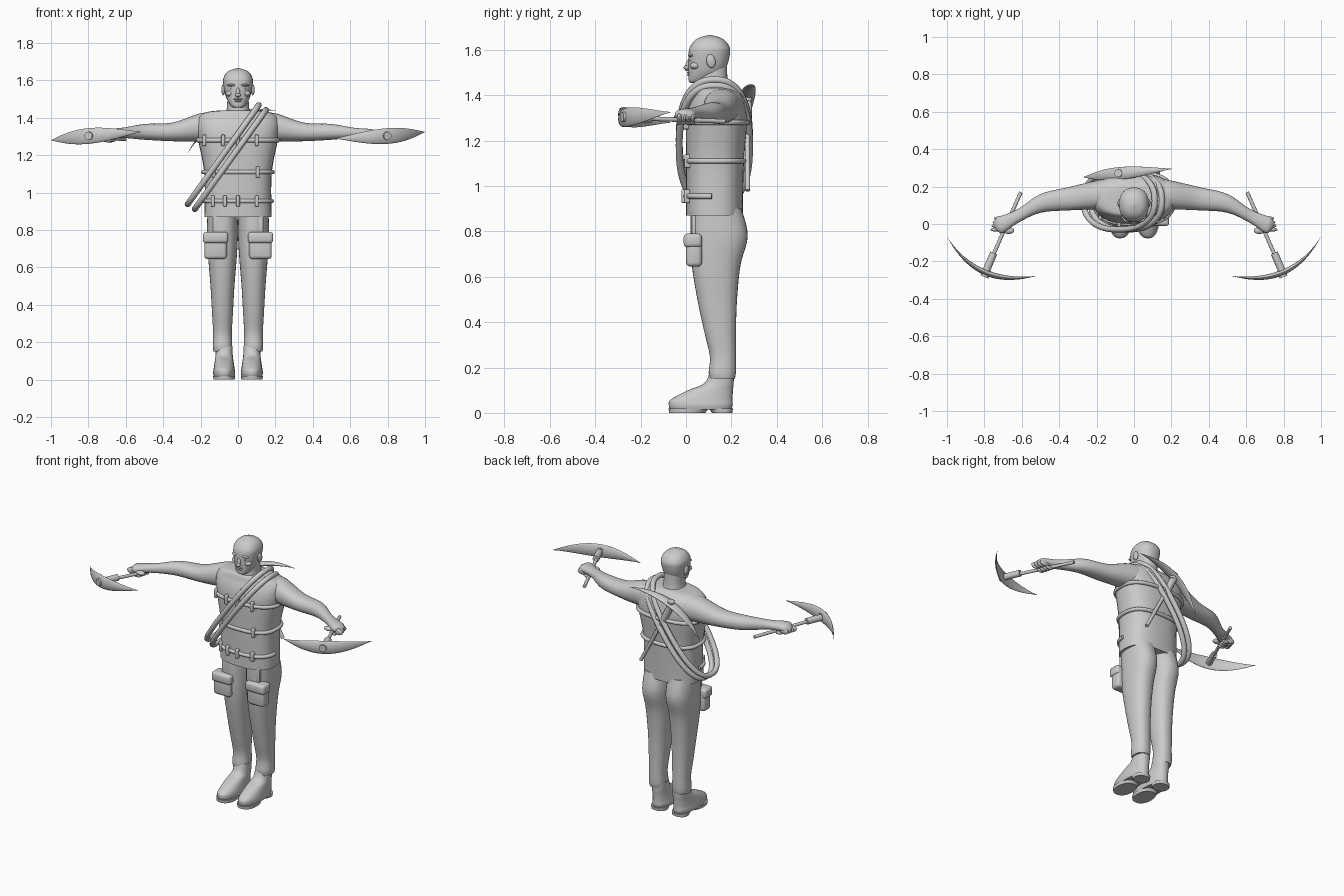
import bpy, bmesh, math
from mathutils import Vector, Matrix

cube = bpy.data.objects.get("Cube")
if cube:
    bpy.data.objects.remove(cube, do_unlink=True)

mat = bpy.data.materials.new("plain_grey")
grey = (.6, .6, .6, 1)
mat.use_nodes = True
mat.diffuse_color = grey
mat.node_tree.nodes["Principled BSDF"].inputs["Base Color"].default_value = grey
made = []


def add(name, data):
    data.materials.append(mat)
    ob = bpy.data.objects.new(name, data)
    bpy.context.collection.objects.link(ob)
    made.append(ob)


def finish(name, bm):
    bmesh.ops.recalc_face_normals(bm, faces=bm.faces)
    mesh = bpy.data.meshes.new(name)
    bm.to_mesh(mesh)
    bm.free()
    add(name, mesh)


def power(value, n):
    return math.copysign(abs(value) ** (2 / n), value)


def oval(turn, n):
    """Point on a unit superellipse; turn runs from nought to one."""
    angle = math.tau * turn
    return power(math.cos(angle), n), power(math.sin(angle), n)


def spline(rows, steps=5):
    """Smooth interpolation through rows of numbers."""
    rows = [Vector(row) for row in rows]
    padded = [rows[0], *rows, rows[-1]]
    result = []
    for before, start, end, after in zip(padded, rows, rows[1:], padded[3:]):
        for k in range(steps):
            t = k / steps
            ease = t * t * (3 - 2 * t)
            leave = (end - before) * (t * (1 - t) ** 2 / 2)
            arrive = (after - start) * (t * t * (1 - t) / 2)
            result.append(start.lerp(end, ease) + leave - arrive)
    return result + [rows[-1]]


def loft(name, rows, axis, n, segments=32):
    """Skin of rounded rings; each row is centre x, y, z and two half sizes."""
    bm = bmesh.new()
    rings = []
    for x, y, z, across, along in rows:
        ring = []
        for k in range(segments):
            u, v = oval(k / segments, n)
            u, v = u * across, v * along
            point = (x + u, y + v, z) if axis == "z" else (x, y + u, z + v)
            ring.append(bm.verts.new(point))
        rings.append(ring)
    for low, high in zip(rings, rings[1:]):
        for k in range(segments):
            bm.faces.new((low[k], low[k - 1], high[k - 1], high[k]))
    bm.faces.new(rings[0])
    bm.faces.new(rings[-1])
    finish(name, bm)


def stack(name, rows, x=0, n=2.3):
    """Upright loft; each row is height, half width, front y and back y."""
    rings = [(x, (front + back) / 2, z, width, (back - front) / 2)
             for z, width, front, back in spline(rows)]
    loft(name, rings, "z", n)


def ball(name, location, size, tilt=0):
    bm = bmesh.new()
    turn = Matrix.Rotation(tilt, 4, "X")
    matrix = Matrix.Translation(location) @ turn @ Matrix.Diagonal((*size, 1))
    bmesh.ops.create_uvsphere(bm, u_segments=20, v_segments=12, radius=1, matrix=matrix)
    finish(name, bm)


def rod(name, start, end, radius):
    start, end = Vector(start), Vector(end)
    reach = end - start
    bm = bmesh.new()
    turn = reach.to_track_quat("Z", "Y").to_matrix().to_4x4()
    matrix = Matrix.Translation((start + end) / 2) @ turn
    bmesh.ops.create_cone(bm, cap_ends=True, segments=20, radius1=radius, radius2=radius,
                          depth=reach.length, matrix=matrix)
    finish(name, bm)


def box(name, location, size, bevel):
    bm = bmesh.new()
    matrix = Matrix.Translation(location) @ Matrix.Diagonal((*size, 1))
    bmesh.ops.create_cube(bm, size=1, matrix=matrix)
    bmesh.ops.bevel(bm, geom=bm.edges[:], offset=bevel, segments=3, profile=.5, affect="EDGES")
    finish(name, bm)


def cord(name, points, radius, cyclic=True):
    curve = bpy.data.curves.new(name, "CURVE")
    curve.dimensions = "3D"
    curve.bevel_depth, curve.bevel_resolution = radius, 3
    curve.use_fill_caps = True
    line = curve.splines.new("POLY")
    line.points.add(len(points) - 1)
    for target, point in zip(line.points, points):
        target.co = (*point, 1)
    line.use_cyclic_u = cyclic
    add(name, curve)


def blade(name, start, middle, end, wide, thick):
    """Leaf that bends through three points and tapers to both tips."""
    start, middle, end = Vector(start), Vector(middle), Vector(end)
    control = middle * 2 - (start + end) / 2
    rings = []
    for k in range(25):
        t = k / 24
        centre = start.lerp(control, t).lerp(control.lerp(end, t), t)
        swell = max(math.sin(math.pi * t), .04)
        rings.append((*centre, wide * swell, thick * swell))
    loft(name, rings, "x", 1.7)


# Torso, neck and head
stack("vest", [(.87, .18, 0, .25), (1.1, .18, 0, .255), (1.28, .213, 0, .27),
               (1.35, .223, .01, .265), (1.4, .215, .03, .25), (1.43, .17, .04, .22),
               (1.44, .09, .05, .2)], n=2.6)
stack("neck", [(1.41, .075, .045, .2), (1.45, .06, .05, .185), (1.54, .056, .05, .18)])
stack("head", [(1.455, .02, .02, .07), (1.465, .038, .012, .1), (1.51, .064, .011, .17),
               (1.585, .079, .011, .194), (1.62, .075, .022, .188), (1.65, .052, .05, .16),
               (1.666, .006, .1, .11)])
ball("nose", (0, .012, 1.536), (.011, .014, .032), -.35)
ball("nose_tip", (0, .004, 1.522), (.016, .015, .01))
ball("upper_lip", (0, .013, 1.5), (.024, .009, .005))
ball("lower_lip", (0, .014, 1.49), (.02, .009, .006))

for s, side in ((1, "left"), (-1, "right")):
    # Face details
    ball(side + "_ear", (s * .079, .11, 1.55), (.01, .02, .03), .2)
    ball(side + "_brow", (s * .03, .022, 1.575), (.028, .013, .007))
    ball(side + "_eye", (s * .03, .026, 1.555), (.015, .011, .007))
    ball(side + "_cheek", (s * .045, .04, 1.53), (.022, .022, .016))

    # Trouser legs with a cuff
    stack(side + "_leg", [(.15, .048, .105, .215), (.18, .052, .1, .22), (.25, .05, .105, .22),
                          (.36, .056, .08, .22), (.5, .064, .05, .225), (.65, .076, .026, .24),
                          (.78, .083, .02, .272), (.9, .08, .02, .245)], s * .083)

    # Boots with a split sole
    stack(side + "_boot", [(.016, .055, -.07, .2), (.035, .059, -.076, .206),
                           (.06, .056, -.066, .205), (.1, .05, .01, .207),
                           (.13, .046, .08, .21), (.18, .045, .105, .212)], s * .074)
    stack(side + "_fore_sole", [(0, .056, -.074, .085), (.02, .059, -.077, .1)], s * .074)
    stack(side + "_heel", [(0, .05, .115, .204), (.02, .052, .1, .207)], s * .074)

    # Arms ending in gripping hands
    arm = [(.13, .16, 1.35, .085, .07), (.2, .155, 1.35, .077, .075), (.35, .135, 1.325, .062, .05),
           (.5, .11, 1.325, .05, .042), (.62, .043, 1.32, .037, .027), (.7, 0, 1.315, .047, .026),
           (.73, 0, 1.31, .038, .024), (.75, 0, 1.305, .012, .01)]
    loft(side + "_arm", [(s * x, *rest) for x, *rest in spline(arm)], "x", 2.2)
    for finger in ("index", "middle", "ring", "little"):
        k = ("index", "middle", "ring", "little").index(finger)
        y = .03 - .02 * k
        x = .725 - .3 * y
        ball(f"{side}_{finger}_knuckle", (s * x, y, 1.3), (.034, .011, .02))
        ball(f"{side}_{finger}_fingertip", (s * (x - .035), y, 1.28), (.026, .01, .011))
    ball(side + "_thumb", (s * .67, -.035, 1.305), (.03, .018, .014))

    # Hand picks: shaft, socket, curved leaf blade and bolt
    inner, outer = (1.29, 1.325) if s > 0 else (1.325, 1.28)
    rod(side + "_pick_handle", (s * .605, .17, 1.285), (s * .79, -.25, 1.3), .01)
    rod(side + "_pick_socket", (s * .75, -.155, 1.3), (s * .795, -.26, 1.3), .02)
    blade(side + "_pick_blade", (s * .52, -.277, inner), (s * .8, -.257, 1.303),
          (s * .998, -.07, outer), .016, .042)
    rod(side + "_pick_bolt", (s * .8, -.283, 1.304), (s * .785, -.245, 1.304), .022)

    # Thigh pouches with flap and hanging strap
    x = s * .12
    box(side + "_pouch", (x, .035, .71), (.12, .07, .13), .018)
    box(side + "_pouch_flap", (x, .03, .76), (.135, .08, .06), .016)
    box(side + "_pouch_strap", (x, .035, .83), (.03, .02, .12), .004)

# Cords around the vest, with small upright loops
for label, z, width, back, extent, loops in (
        ("chest", 1.28, .214, .272, 1, (-.18, -.08, 0, .1)),
        ("waist", 1.11, .185, .258, 1, (-.13, .105)),
        ("hip", .955, .18, .252, .5, (-.135, -.07, 0, .1))):
    depth = back / 2
    points = []
    for k in range(64):
        u, v = oval(.5 + extent * k / 64, 2.6)
        points.append((width * u, depth + depth * v, z))
    cord(label + "_cord", points, .012, extent == 1)
    for place, x in enumerate(loops):
        y = depth - depth * (1 - abs(x / width) ** 2.6) ** (1 / 2.6)
        box(f"{label}_loop_{place}", (x, y - .005, z), (.02, .03, .06), .006)

# Coiled rope slung from the left shoulder to the right hip
for strand, offset in (("upper", -1), ("lower", 1)):
    centre = Vector((-.06, .125, 1.19)) + Vector((.019, 0, -.013)) * offset
    points = []
    for k in range(80):
        u, v = oval(k / 80, 2.4)
        points.append(centre + Vector((.19, 0, .265)) * u + Vector((0, .155, 0)) * v)
    cord(strand + "_rope", points, .016)

# Pick carried on the back
blade("back_pick_blade", (-.27, .25, 1.21), (-.08, .27, 1.395), (.2, .295, 1.44), .034, .016)
rod("back_pick_handle", (-.08, .27, 1.38), (.13, .272, .98), .011)
rod("back_pick_socket", (-.08, .27, 1.38), (-.025, .27, 1.27), .021)
rod("back_pick_bolt", (-.085, .272, 1.415), (-.07, .27, 1.37), .021)

# Smooth shading that keeps hard edges
for ob in bpy.context.selected_objects:
    ob.select_set(False)
for ob in made:
    if ob.type == "MESH":
        ob.select_set(True)
        bpy.context.view_layer.objects.active = ob
bpy.ops.object.shade_smooth_by_angle(angle=math.radians(40))
